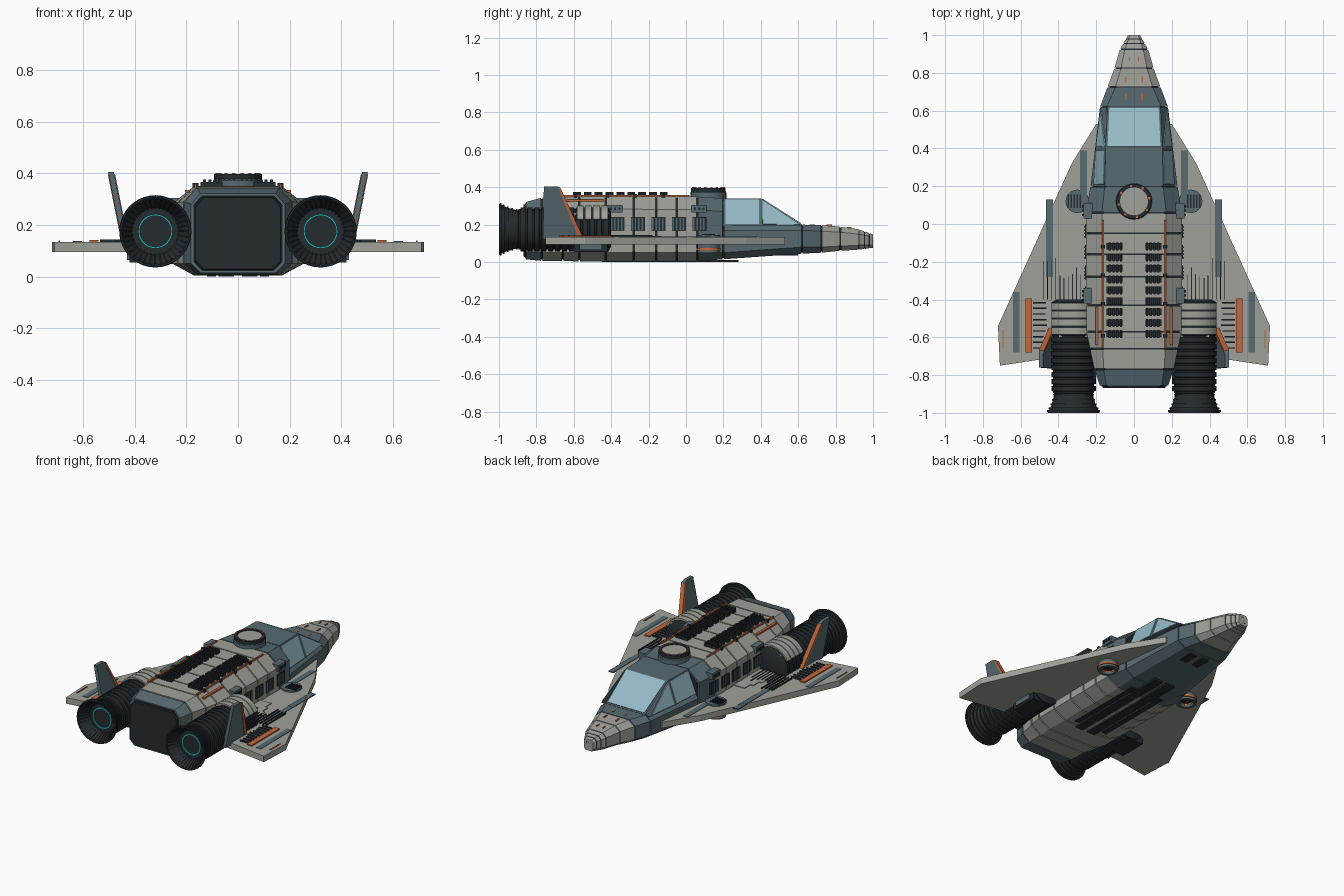
import bpy, bmesh, math, random
from mathutils import Vector, Matrix

if "Cube" in bpy.data.objects:
    bpy.data.objects.remove(bpy.data.objects["Cube"])
random.seed(4)

def mat(name, c):
    m = bpy.data.materials.new(name)
    m.diffuse_color = (*c, 1)
    m.use_nodes = True
    m.node_tree.nodes["Principled BSDF"].inputs["Base Color"].default_value = m.diffuse_color
    return m
HULL = mat("hull_grey", (.35, .355, .32))
BLUE = mat("slate_blue", (.095, .145, .165))
DARK = mat("dark_metal", (.018, .024, .028))
GLASS = mat("glass", (.30, .49, .56))
ORANGE = mat("orange", (.55, .14, .045))
TEAL = mat("teal_glow", (.02, .45, .5))

def finish(name, bm, m, smooth=False):
    bmesh.ops.recalc_face_normals(bm, faces=bm.faces)
    for f in bm.faces:
        f.smooth = smooth
    me = bpy.data.meshes.new(name)
    bm.to_mesh(me)
    bm.free()
    if smooth:
        me.set_sharp_from_angle(angle=math.radians(35))
    me.materials.append(m)
    ob = bpy.data.objects.new(name, me)
    bpy.context.collection.objects.link(ob)
    return ob

def loft(name, rings, m, mirror=False):
    bm = bmesh.new()
    for s in ((1, -1) if mirror else (1,)):
        vs = [[bm.verts.new((s * p[0], p[1], p[2])) for p in r] for r in rings]
        for a, b in zip(vs, vs[1:]):
            for i in range(len(a)):
                j = (i + 1) % len(a)
                bm.faces.new((a[i], a[j], b[j], b[i]))
        bm.faces.new(vs[0])
        bm.faces.new(vs[-1])
    return finish(name, bm, m)

def boxes(name, items, m, mirror=True):
    """items: (x0, x1, y0, y1, z0, z1)"""
    bm = bmesh.new()
    for x0, x1, y0, y1, z0, z1 in items:
        for s in ((1, -1) if mirror else (1,)):
            c = Vector((s * (x0 + x1) / 2, (y0 + y1) / 2, (z0 + z1) / 2))
            bmesh.ops.create_cube(bm, size=1, matrix=Matrix.Translation(c) @ Matrix.Diagonal((x1 - x0, y1 - y0, z1 - z0, 1)))
    return finish(name, bm, m)

def lathe(name, prof, at, m, axis='Y', n=32, mirror=True, arc=None):
    """closed (r, h) profile turned round the y or z axis, with an optional partial arc"""
    bm = bmesh.new()
    a0, a1 = arc or (0, 2 * math.pi)
    count = n + 1 if arc else n
    for s in ((1, -1) if mirror else (1,)):
        cols = []
        for k in range(count):
            a = a0 + (a1 - a0) * k / n
            u, w = math.cos(a), math.sin(a)
            cols.append([bm.verts.new((s * (at[0] + r * u), at[1] + (h if axis == 'Y' else r * w),
                                       at[2] + (r * w if axis == 'Y' else h))) for r, h in prof])
        for k in range(n):
            a, b = cols[k], cols[(k + 1) % count]
            for i in range(len(prof)):
                j = (i + 1) % len(prof)
                bm.faces.new((a[i], a[j], b[j], b[i]))
        if arc:
            bm.faces.new(cols[0])
            bm.faces.new(cols[-1])
    bmesh.ops.remove_doubles(bm, verts=bm.verts, dist=1e-5)
    return finish(name, bm, m, True)

def tube(r0, r1, h0, h1):
    return [(r0, h0), (r1, h0), (r1, h1), (r0, h1)]

# Hull stations: y, half width, top half width, bottom half width, z bottom, z low, z high, z top
BODY = [(-.86, .18, .145, .145, .015, .05, .28, .32), (-.77, .21, .16, .16, .006, .05, .29, .345),
        (-.57, .252, .17, .17, .004, .05, .285, .35), (.06, .255, .17, .17, .004, .05, .28, .35),
        (.2, .23, .155, .17, .015, .05, .27, .34)]
NOSE = [(.2, .23, .205, .17, .015, .05, .17, .2), (.62, .18, .145, .13, .045, .08, .17, .2),
        (.72, .142, .10, .10, .05, .08, .165, .197), (.82, .105, .07, .07, .06, .085, .16, .19),
        (.92, .077, .05, .05, .066, .09, .15, .176), (1.0, .032, .022, .022, .076, .09, .135, .148)]

def section(st, y, k=1.0):
    for a, b in zip(st, st[1:]):
        if y <= b[0] + 1e-6:
            break
    t = (y - a[0]) / (b[0] - a[0])
    w, wt, wb, z0, z1, z2, z3 = [p + (q - p) * t for p, q in zip(a[1:], b[1:])]
    zc = (z0 + z3) / 2
    pts = [(wb, z0), (w, z1), (w, z2), (wt, z3), (-wt, z3), (-w, z2), (-w, z1), (-wb, z0)]
    return [(x * k, y, zc + (z - zc) * k) for x, z in pts]

# Dark core showing in the gaps between hull plates
loft("hull_core", [section(BODY, s[0], .955) for s in BODY], DARK)
loft("nose_core", [section(NOSE, s[0], .93) for s in NOSE[:-1]] + [section(NOSE, .995, .93)], DARK)
cuts = [-.86, -.77, -.66, -.57, -.43, -.28, -.16, -.05, .06, .2]
for i, (a, b) in enumerate(zip(cuts, cuts[1:])):
    loft(f"hull_plate_{i}", [section(BODY, a + .004), section(BODY, b - .004)], BLUE if i in (0, 8) else HULL)
for i, (a, b) in enumerate([(.2, .62), (.62, .725), (.725, .825), (.825, .925), (.925, .955), (.955, .98), (.98, 1)]):
    loft(f"nose_plate_{i}", [section(NOSE, a + .003), section(NOSE, b - (.003 if b < 1 else 0))], BLUE if i < 2 else HULL)
loft("nose_tip", [section(NOSE, .99, .7), [(x * .6, 1.0, .112 + (z - .112) * .6) for x, y, z in section(NOSE, 1.0)]], DARK)
loft("rear_bulkhead", [[(x, y, z) for x, y, z in section(BODY, -.86, .93)],
                       [(x, -.868, z) for x, y, z in section(BODY, -.86, .91)]], DARK)

# Cockpit frame and glass panes
canopy = [[(-w, y, .195), (-t, y, z), (t, y, z), (w, y, .195)] for y, w, t, z in
          [(.2, .215, .155, .34), (.4, .203, .15, .34), (.62, .175, .14, .2)]]
loft("cockpit_frame", canopy, BLUE)

def pane(name, pts, mirror):
    p = [Vector(q) for q in pts]
    c = sum(p, Vector()) / len(p)
    n = (p[1] - p[0]).cross(p[2] - p[0]).normalized()
    n = n if n.dot(c - Vector((0, .35, .15))) > 0 else -n
    inner = [q + (c - q).normalized() * .013 for q in p]
    loft(name, [[q - n * .003 for q in inner], [q + n * .004 for q in inner]], GLASS, mirror)
A, B, C = canopy
pane("windshield", (B[1], B[2], C[2], C[1]), False)
pane("side_window_rear", (A[2], A[3], B[3], B[2]), True)
pane("side_window_front", (B[2], B[3], C[3]), True)

# Wings, with flat coloured stripes on top
plan = [(.15, .53), (.2, .53), (.33, .32), (.72, -.54), (.71, -.75), (.48, -.715), (.15, -.68)]
loft("wing", [[(x, y, .095) for x, y in plan], [(x, y, .134) for x, y in plan]], HULL, True)
boxes("wing_blue_stripe", [(.25, .285, .1, .39, .13, .137), (.43, .465, -.28, .13, .13, .137),
                           (.605, .64, -.68, -.36, .13, .137)], BLUE)
loft("wing_leading_stripe", [[(x, y, z) for x, y in [(.43, .09), (.465, .02), (.465, -.1), (.43, -.1)]] for z in (.13, .138)], BLUE, True)
boxes("wing_orange_stripe", [(.54, .575, -.68, -.395, .13, .142)], ORANGE)
boxes("wing_marker", [(.69, .696, -.66, -.56, .13, .139)], ORANGE)
ribs = [(.46 + .02 * random.random(), .535, -.42 - .03 * i, -.413 - .03 * i, .13, .144) for i in range(9)]
ribs += [(.28 + .022 * i, .284 + .022 * i, -.4, -.3 + .13 * random.random(), .13, .144) for i in range(10)]
boxes("wing_ribs", ribs, DARK)
boxes("wing_root_steps", [(.25, .33 + .02 * i, -.40, -.13 - .06 * i, .13, .139) for i in range(3)], HULL)

# Lift thrusters set through the wing, grilled above and ringed below
lathe("lift_pad", [(0, 0), (.062, 0), (.062, .016), (0, .016)], (.3, .12, .128), BLUE, 'Z', 24)
boxes("lift_pad_grille", [(.28 + .016 * i, .288 + .016 * i, .085, .155, .14, .15) for i in range(5)], DARK)
lathe("lift_ring", tube(.042, .06, .048, .1), (.3, .12, 0), BLUE, 'Z', 24)
lathe("lift_ring_lip", tube(.04, .065, .062, .074), (.3, .12, 0), ORANGE, 'Z', 24)
lathe("lift_core", [(0, .07), (.044, .07), (.044, .1), (0, .1)], (.3, .12, 0), DARK, 'Z', 24)
boxes("underwing_box", [(.3, .42, -.6, -.42, .055, .1)], DARK)
boxes("underwing_box_trim", [(.29, .43, -.57, -.45, .065, .1)], BLUE)

# Engine pods: ribbed body, armour bands over the top, flared nozzle
E = (.32, 0, .175)
prof = [(0, -.4), (.09, -.4)]
for i in range(13):
    y = -.415 - i * .037
    prof += [(.118, y), (.118, y - .025), (.109, y - .027), (.109, y - .035)]
prof += [(.095, -.9), (0, -.9)]
lathe("engine_body", prof, E, DARK, n=28)
for i in range(4):
    lathe(f"engine_armour_{i}", tube(.1, .128, -.455 - i * .043, -.418 - i * .043), E, HULL, n=12,
          arc=(math.radians(25), math.radians(155)))
boxes("engine_saddle", [(.23, .40, -.6, -.41, .20, .265)], HULL)
boxes("engine_strut", [(.2, .3, -.82, -.45, .10, .22)], DARK)
lathe("nozzle", [(.08, -.88), (.098, -.88), (.106, -.92), (.118, -.96), (.138, -1), (.131, -1),
                 (.108, -.96), (.092, -.93), (.08, -.925)], E, DARK, n=36)
for i, (r, y) in enumerate([(.108, -.905), (.113, -.93), (.122, -.953), (.132, -.975), (.14, -.99)]):
    lathe(f"nozzle_hoop_{i}", tube(r - .012, r, y - .004, y + .004), E, DARK, n=36)
lathe("nozzle_floor", [(0, -.91), (.09, -.91), (.09, -.93), (0, -.93)], E, DARK, n=32)
lathe("nozzle_glow_ring", tube(.06, .067, -.936, -.925), E, TEAL, n=32)
bm = bmesh.new()
for s in (1, -1):
    for k in range(36):
        R = Matrix.Translation((s * E[0], 0, E[2])) @ Matrix.Rotation(k * math.tau / 36, 4, 'Y')
        q = [bm.verts.new(R @ Vector((x, y, r))) for x in (-.003, .003)
             for r, y in ((.088, -.93), (.102, -.93), (.136, -.998), (.124, -.998))]
        for f in ((0, 1, 2, 3), (4, 5, 6, 7), (0, 1, 5, 4), (1, 2, 6, 5), (2, 3, 7, 6), (3, 0, 4, 7)):
            bm.faces.new([q[i] for i in f])
finish("nozzle_petals", bm, DARK)

# Canted tail fins with orange leading edges
def fin(name, outline, t, m):
    loft(name, [[(.437 + (z - .13) * .2 + d, y, z) for y, z in outline] for d in (-t, t)], m, True)
fin("tail_fin", [(-.765, .12), (-.55, .12), (-.67, .395), (-.69, .405), (-.76, .405)], .011, BLUE)
fin("fin_leading_edge", [(-.575, .13), (-.55, .13), (-.67, .395), (-.683, .395)], .014, ORANGE)

# Dorsal vents, pipes and hatch
boxes("dorsal_vent_base", [(.06, .145, -.135 - .058 * i, -.1 - .058 * i, .34, .366) for i in range(9)], DARK)
boxes("dorsal_vent_slats", [(.063 + .02 * j, .075 + .02 * j, -.14 - .058 * i, -.098 - .058 * i, .355, .375)
                            for i in range(9) for j in range(4)], DARK)
boxes("dorsal_pipe", [(.16, .169, -.66, .02, .345, .359)], ORANGE)
boxes("dorsal_pipe_clamp", [(.153, .176, y, y + .018, .34, .363) for y in (-.6, -.43, -.28, -.13)], DARK)
H = (0, .12, 0)
lathe("hatch_base", [(0, .33), (.096, .33), (.096, .372), (.09, .38), (0, .38)], H, BLUE, 'Z', 24, False)
lathe("hatch_ring", tube(.074, .092, .37, .397), H, DARK, 'Z', 32, False)
lathe("hatch_lid", [(0, .37), (.074, .37), (.074, .392), (0, .392)], H, HULL, 'Z', 32, False)
boxes("hatch_studs", [(.083 * math.cos(a) - .006, .083 * math.cos(a) + .006, .114 + .083 * math.sin(a),
                       .126 + .083 * math.sin(a), .39, .402) for a in [k * math.tau / 8 + .2 for k in range(8)]], ORANGE, False)

# Hull side vents, small fittings and belly panels
vy = [-.36, -.25, -.14, -.03, .08]
boxes("side_vent", [(.22, .259, y - .045, y + .03, .165, .24) for y in vy], DARK)
boxes("side_vent_slats", [(.25, .265, y - .042 + .018 * j, y - .034 + .018 * j, .17, .235) for y in vy for j in range(4)], BLUE)
boxes("side_fitting", [(.22, .267, y, y + .08, .265, .305) for y in (-.42, .03)], BLUE)
boxes("side_fitting_studs", [(.26, .274, y + .012 + .023 * j, y + .024 + .023 * j, .278, .292)
                             for y in (-.42, .03) for j in range(3)], DARK)
boxes("shoulder_rail", [(.19, .205, -.64, -.44, .325, .335)], ORANGE)
boxes("belly_panel", [(.015, .075, -.45, .28, 0, .012), (.085, .12, -.4, .12, 0, .012)], DARK)
boxes("belly_hatch", [(.02, .07, .5, .6, .036, .05)], DARK)
boxes("nose_marks", [(.04, .047, y, y + .03, .19, .2005) for y in (.66, .75)] + [(.02, .026, .86, .885, .17, .188)], ORANGE)
